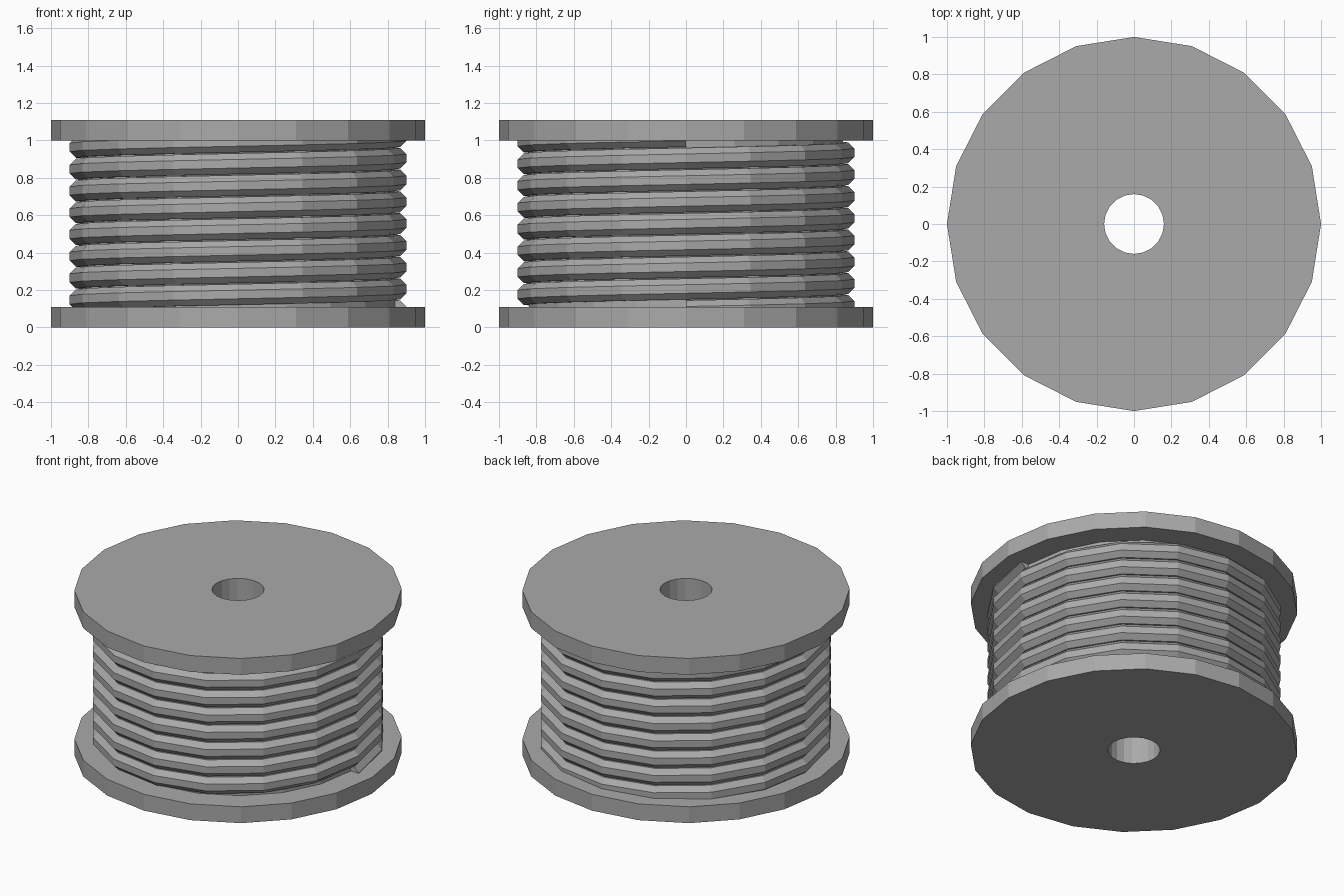
import bpy, bmesh
from math import cos, sin, pi, tau

cube = bpy.data.objects.get("Cube")
if cube:
    bpy.data.objects.remove(cube, do_unlink=True)

# One plain grey for the whole model
grey = bpy.data.materials.new("plain_grey")
grey.use_nodes = True
colour = (0.4, 0.4, 0.4, 1)
grey.diffuse_color = colour
grey.node_tree.nodes["Principled BSDF"].inputs["Base Color"].default_value = colour


def add_ring(bm, section, angle, lift=0):
    """Place a closed (radius, height) section at an angle round the z axis."""
    return [bm.verts.new((r * cos(angle), r * sin(angle), z + lift)) for r, z in section]


def bridge(bm, a, b):
    n = len(a)
    for i in range(n):
        j = (i + 1) % n
        bm.faces.new((a[i], a[j], b[j], b[i]))


def finish(bm, name):
    bmesh.ops.recalc_face_normals(bm, faces=bm.faces)
    mesh = bpy.data.meshes.new(name)
    bm.to_mesh(mesh)
    bm.free()
    mesh.materials.append(grey)
    obj = bpy.data.objects.new(name, mesh)
    bpy.context.collection.objects.link(obj)
    return obj


# Spool: two flanges, a drum and a through hole, turned in 20 sides
HEIGHT, FLANGE, HOLE, DRUM, SIDES = 1.11, 0.11, 0.16, 0.84, 20
section = [(HOLE, 0), (1, 0), (1, FLANGE), (DRUM, FLANGE),
           (DRUM, HEIGHT - FLANGE), (1, HEIGHT - FLANGE), (1, HEIGHT), (HOLE, HEIGHT)]
bm = bmesh.new()
rings = [add_ring(bm, section, tau * i / SIDES) for i in range(SIDES)]
for i in range(SIDES):
    bridge(bm, rings[i], rings[(i + 1) % SIDES])
finish(bm, "spool")

# Wound cable: an eight-sided section climbing in a helix, with capped ends
TURNS, STEPS, PITCH, WIRE = 8, 16, 0.1165, 0.06
centre = 0.9 - WIRE * cos(pi / 8)
start = HEIGHT / 2 - TURNS * PITCH / 2
section = [(centre + WIRE * cos(pi / 8 + k * pi / 4), WIRE * sin(pi / 8 + k * pi / 4))
           for k in range(8)]
bm = bmesh.new()
rings = [add_ring(bm, section, tau * i / STEPS, start + PITCH * i / STEPS)
         for i in range(TURNS * STEPS + 1)]
for a, b in zip(rings, rings[1:]):
    bridge(bm, a, b)
bm.faces.new(rings[0])
bm.faces.new(rings[-1])
finish(bm, "wound_cable")
